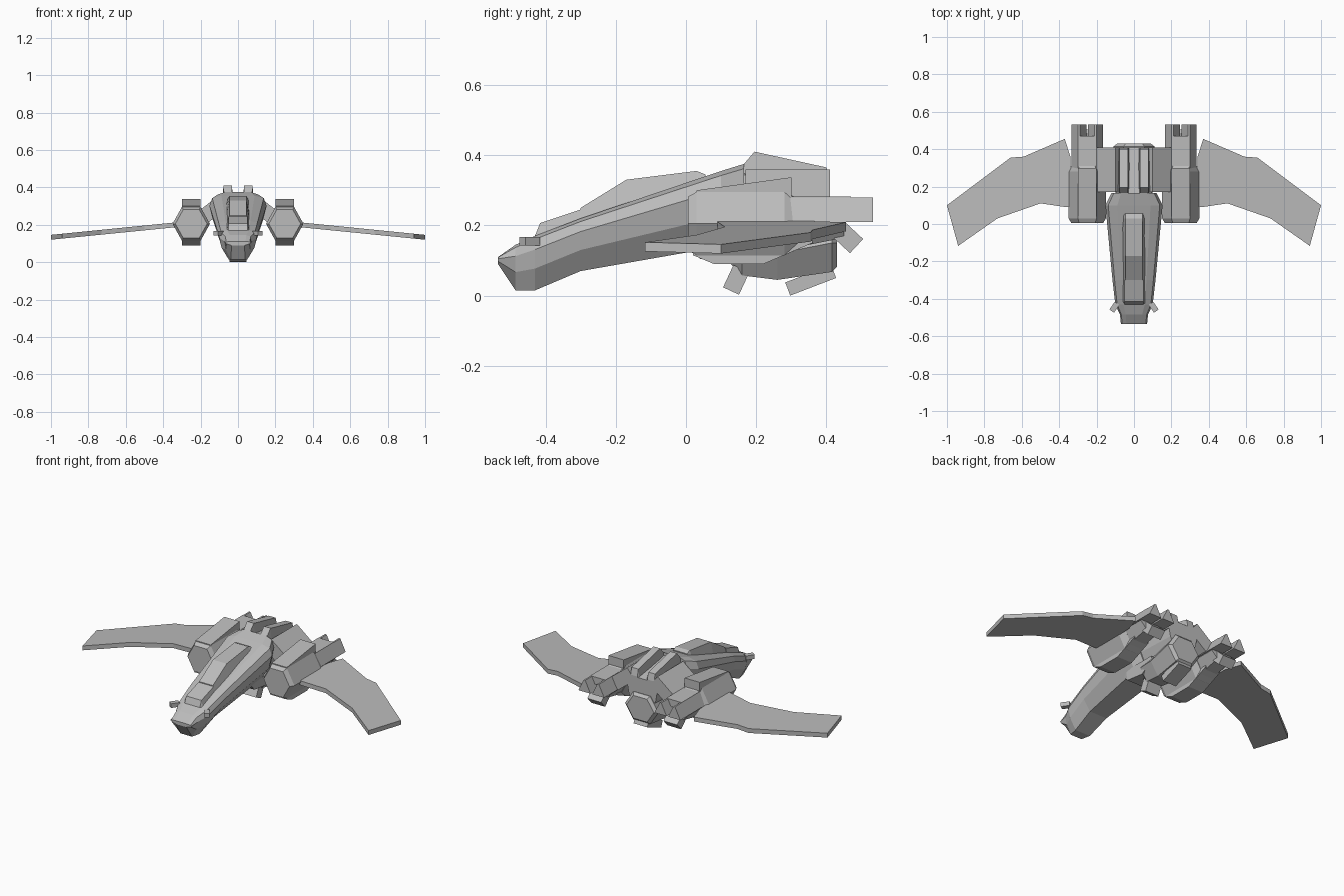
import bpy, bmesh
from math import radians
from mathutils import Euler, Matrix, Vector

cube = bpy.data.objects.get("Cube")
if cube:
    bpy.data.objects.remove(cube)

grey = bpy.data.materials.new("hull grey")
grey.use_nodes = True
grey.diffuse_color = (.5, .5, .5, 1)
grey.node_tree.nodes["Principled BSDF"].inputs["Base Color"].default_value = grey.diffuse_color


def finish(name, bm, mirror):
    """Turn a bmesh into a named, coloured part, mirrored across x if paired."""
    bmesh.ops.recalc_face_normals(bm, faces=bm.faces)
    mesh = bpy.data.meshes.new(name)
    bm.to_mesh(mesh)
    bm.free()
    mesh.materials.append(grey)
    part = bpy.data.objects.new(name, mesh)
    bpy.context.collection.objects.link(part)
    if mirror:
        part.modifiers.new("Mirror", 'MIRROR')


def loft(name, rings, mirror=False):
    """Skin closed rings of equal size and cap both ends."""
    bm = bmesh.new()
    loops = [[bm.verts.new(point) for point in ring] for ring in rings]
    for near, far in zip(loops, loops[1:]):
        for i in range(len(near)):
            bm.faces.new((near[i - 1], near[i], far[i], far[i - 1]))
    bm.faces.new(loops[0])
    bm.faces.new(loops[-1])
    finish(name, bm, mirror)


def box(name, center, size, axis, angle, mirror=False):
    """Block turned about one axis."""
    turn = Matrix.Rotation(radians(angle), 4, axis)
    bm = bmesh.new()
    bmesh.ops.create_cube(bm, size=1, matrix=Matrix.LocRotScale(
        Vector(center), turn.to_quaternion(), Vector(size)))
    finish(name, bm, mirror)


def trapezoid(y, low, high, base, crown, cx=0):
    """Four-sided cross-section from its base and crown half widths."""
    return [(cx - base, y, low), (cx + base, y, low),
            (cx + crown, y, high), (cx - crown, y, high)]


def hexagon(y, cx, cz, width, height):
    """Six-sided cross-section with flat top and bottom."""
    half = width / 2
    return [(cx + dx, y, cz + dz) for dx, dz in (
        (width, 0), (half, height), (-half, height),
        (-width, 0), (-half, -height), (half, -height))]


def hull(y, width, low, high):
    """Ten-sided fuselage section: narrow keel, wide shoulders, flat deck."""
    shape = ((.5, 0), (.88, .4), (1, .75), (.9, .94), (.58, 1))
    half = [(width * across, y, low + (high - low) * up) for across, up in shape]
    return half + [(-x, y, z) for x, y, z in reversed(half)]


def deck(y):
    """Height just under the sloping fuselage top."""
    return .3 + .36 * y


# Fuselage from wedge nose to rear core
loft("fuselage", [hull(*station) for station in (
    (-.535, .07, .09, .11), (-.485, .075, .015, .145), (-.43, .1, .015, .17),
    (-.3, .115, .07, .22), (.1, .153, .14, .355), (.165, .12, .15, .375))])
loft("rear_core", [hull(.15, .1, .13, .36), hull(.41, .1, .14, .32)])

# Canopy and the panel ahead of it
for name, crown, stations in (
        ("canopy", .045, ((-.3, .25), (-.17, .33), (.03, .355), (.055, .345))),
        ("front_panel", .05, ((-.43, .17), (-.415, .207), (-.3, .245)))):
    loft(name, [trapezoid(y, deck(y), top, .065, crown) for y, top in stations])

# Small angled blocks beside the nose
box("nose_block", (.105, -.445, .155), (.03, .05, .025), 'Z', 35, True)

# Twin spine ridges and the shoulders reaching out to the engines
loft("spine_ridge", [trapezoid(y, .27, top, .037, .022, .055) for y, top in (
    (.165, .375), (.195, .41), (.4, .365), (.41, .325))], True)
box("shoulder", (.13, .29, .285), (.14, .24, .08), 'Y', 38, True)

# Wing engines: chamfered housing, slim tail and paired prongs
engine_x, engine_z = .25, .205
loft("engine_housing", [hexagon(y, engine_x, engine_z, size, size * .9) for y, size in (
    (.005, .085), (.03, .1), (.28, .1), (.32, .08))], True)
loft("engine_tail", [hexagon(y, engine_x, engine_z, .08, height) for y, height in (
    (.3, .07), (.45, .04))], True)
for name, offset in (("outer_prong", .045), ("inner_prong", -.045)):
    loft(name, [trapezoid(y, .21, .28, .04, .005, engine_x + offset)
                for y in (.27, .532)], True)

# Plates along the top and bottom of each engine
plate = .05
loft("engine_top_plate", [trapezoid(y, .24, top, plate, plate, engine_x)
                          for y, top in ((.03, .3), (.3, .337))], True)
loft("engine_rear_plate", [trapezoid(y, .24, .282, plate, plate, engine_x)
                           for y in (.28, .47)], True)
loft("engine_bottom_plate", [trapezoid(y, low, .16, plate, plate, engine_x) for y, low in (
    (.02, .115), (.08, .09), (.22, .09), (.36, .15))], True)
box("exhaust_flap", (engine_x, .46, .165), (.09, .07, .055), 'X', -43, True)

# Swept wings drooping toward the tips
leading = ((.33, .09), (.36, .09), (.5, .11), (.73, .03), (.94, -.117))
trailing = ((.34, .36), (.37, .455), (.59, .36), (.66, .355), (1, .1))


def wing_height(x):
    return .22 - .1 * x


thickness = .026
loft("wing", [[(x, y, wing_height(x) + rise) for x, y, rise in (
    (*front, 0), (*front, thickness), (*back, thickness), (*back, 0))]
    for front, back in zip(leading, trailing)], True)

# Belly thruster, its fairing and flaps
loft("belly_thruster", [hexagon(y, 0, z, width, width * .75) for y, z, width in (
    (.12, .135, .05), (.16, .125, .09), (.26, .12, .1), (.415, .15, .11), (.43, .15, .09))])
loft("belly_fairing", [trapezoid(y, low, .16, .08, .09) for y, low in (
    (0, .15), (.04, .105), (.16, .09), (.25, .14))])
box("front_belly_flap", (0, .143, .045), (.09, .05, .07), 'X', -25)
box("rear_belly_flap", (0, .355, .044), (.09, .14, .04), 'X', 21)
